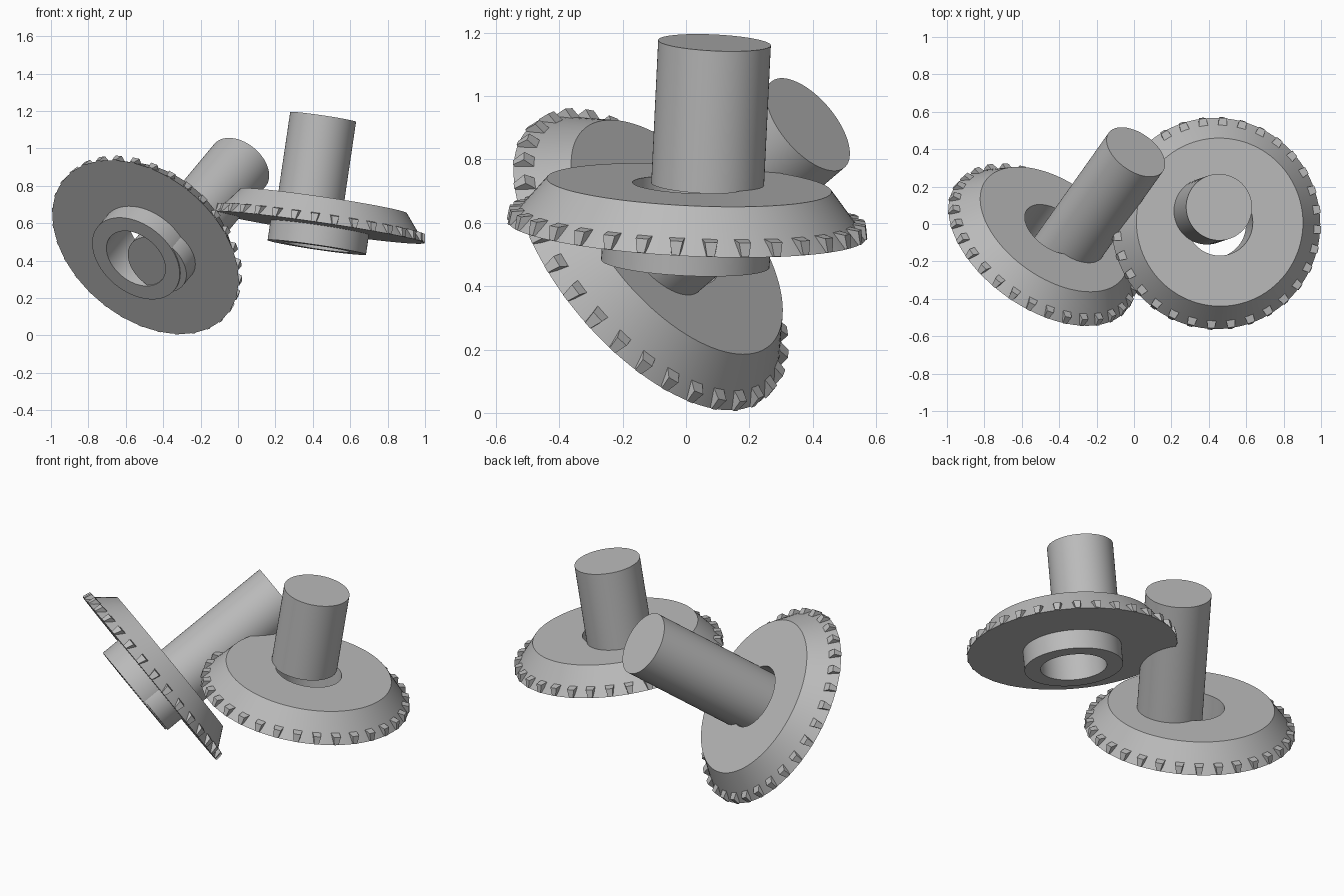
import bpy, bmesh, math
from mathutils import Vector, Matrix

cube = bpy.data.objects.get("Cube")
if cube:
    bpy.data.objects.remove(cube)

steel = bpy.data.materials.new("steel_grey")
steel.use_nodes = True
GREY = (0.5, 0.5, 0.5, 1)
steel.diffuse_color = GREY
steel.node_tree.nodes["Principled BSDF"].inputs["Base Color"].default_value = GREY

SEGMENTS, TEETH = 96, 32
BORE, HUB, RIM, TOP = 0.179, 0.266, 0.565, 0.45
HUB_DEPTH, HEIGHT = -0.107, 0.144


def gear_frame(center, axis):
    """Local z along the axis, local x as near world x as possible."""
    z = Vector(axis).normalized()
    x = (Vector((1, 0, 0)) - z * z.x).normalized()
    rot = Matrix((x, z.cross(x), z)).transposed().to_4x4()
    return Matrix.Translation(center) @ rot


def make_object(name, bm, frame):
    bmesh.ops.recalc_face_normals(bm, faces=bm.faces)
    mesh = bpy.data.meshes.new(name)
    bm.to_mesh(mesh)
    bm.free()
    obj = bpy.data.objects.new(name, mesh)
    bpy.context.collection.objects.link(obj)
    obj.matrix_world = frame
    mesh.materials.append(steel)
    bpy.ops.object.select_all(action='DESELECT')
    obj.select_set(True)
    bpy.context.view_layer.objects.active = obj
    bpy.ops.object.shade_smooth_by_angle(angle=math.radians(30))
    return obj


def gear_body(name, frame):
    # Closed section: bore, hub, flat back, sloped rim and front face
    section = [(BORE, HUB_DEPTH), (HUB, HUB_DEPTH), (HUB, 0),
               (RIM, 0), (TOP, HEIGHT), (BORE, HEIGHT)]
    bm = bmesh.new()
    verts = [bm.verts.new((r, 0, z)) for r, z in section]
    edges = [bm.edges.new((v, verts[i - 1])) for i, v in enumerate(verts)]
    bmesh.ops.spin(bm, geom=verts + edges, axis=(0, 0, 1), cent=(0, 0, 0),
                   angle=math.tau, steps=SEGMENTS, use_duplicate=False)
    bmesh.ops.remove_doubles(bm, verts=bm.verts, dist=0.0001)
    make_object(name, bm, frame)


def gear_teeth(name, frame, phase):
    # Small wedges, narrow at the back edge and wide towards the face
    bm = bmesh.new()
    for i in range(TEETH):
        turn = Matrix.Rotation(math.tau * i / TEETH + math.radians(phase), 3, 'Z')
        geom = bmesh.ops.create_cube(bm, size=1)
        for v in geom["verts"]:
            outer, upper = v.co.x > 0, v.co.z > 0
            side = math.copysign(1, v.co.y)
            if upper:
                p = (0.563, 0.02, 0.046) if outer else (0.515, 0.025, 0.052)
            else:
                p = (0.57, 0.012, 0.002) if outer else (0.54, 0.018, 0.002)
            v.co = turn @ Vector((p[0], p[1] * side, p[2]))
    make_object(name, bm, frame)


def shaft(name, frame, end, radius, bottom):
    # Cylinder parallel to the gear axis, ending at a given outer point
    tip = frame.inverted() @ Vector(end)
    length = tip.z - bottom
    bm = bmesh.new()
    bmesh.ops.create_cone(bm, cap_ends=True, segments=SEGMENTS,
                          radius1=radius, radius2=radius, depth=length)
    bmesh.ops.translate(bm, verts=bm.verts,
                        vec=(tip.x, tip.y, bottom + length / 2))
    make_object(name, bm, frame)


# Each set: side, base centre, axis, tooth phase, shaft end, shaft bottom
for side, center, axis, phase, end, bottom in (
        ("right", (-0.495, -0.125, 0.4725), (0.475, 0.67, 0.57), 3,
         (0.01, 0.385, 0.91), -0.1),
        ("left", (0.437, 0.003, 0.577), (0.146, 0.048, 0.988), 8,
         (0.455, 0.09, 1.168), 0.135)):
    frame = gear_frame(center, axis)
    gear_body(side + "_bevel_gear", frame)
    gear_teeth(side + "_gear_teeth", frame, phase)
    shaft(side + "_shaft", frame, end, 0.178, bottom)
